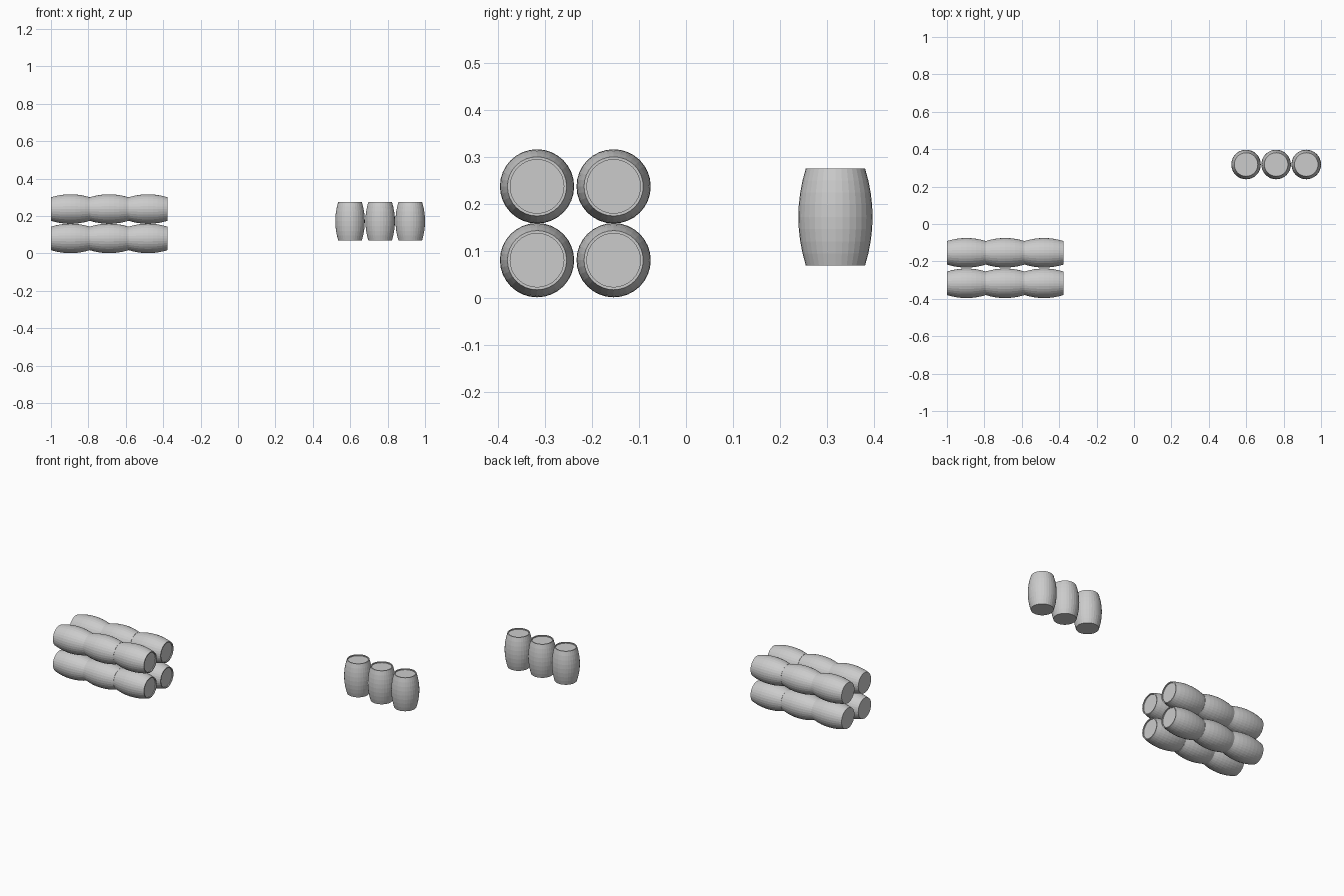
import bpy
import math

cube = bpy.data.objects.get("Cube")
if cube:
    bpy.data.objects.remove(cube, do_unlink=True)

LENGTH = 0.207
END_R, BELLY_R = 0.063, 0.079
LID_R, LID_DEPTH = 0.057, 0.006
SIDES, RINGS = 32, 8


# Barrel mesh: bulging staves, flat bottom, recessed lid
def barrel_mesh():
    profile = []
    for i in range(RINGS + 1):
        t = 2 * i / RINGS - 1
        radius = END_R + (BELLY_R - END_R) * (1 - t * t)
        profile.append((radius, t * LENGTH / 2))
    top = LENGTH / 2
    profile += [(LID_R, top), (LID_R, top - LID_DEPTH)]

    verts = []
    for r, z in profile:
        for s in range(SIDES):
            a = math.tau * s / SIDES
            verts.append((r * math.cos(a), r * math.sin(a), z))

    faces = []
    for ring in range(len(profile) - 1):
        low, high = ring * SIDES, (ring + 1) * SIDES
        for s in range(SIDES):
            n = (s + 1) % SIDES
            faces.append((low + s, low + n, high + n, high + s))
    last = (len(profile) - 1) * SIDES
    faces.append(tuple(reversed(range(SIDES))))
    faces.append(tuple(range(last, last + SIDES)))

    mesh = bpy.data.meshes.new("barrel")
    mesh.from_pydata(verts, [], faces)
    mesh.update()
    return mesh


mesh = barrel_mesh()


def add_barrel(name, location, lying=False):
    barrel = bpy.data.objects.new(name, mesh)
    barrel.location = location
    if lying:
        barrel.rotation_euler.y = math.pi / 2
    bpy.context.collection.objects.link(barrel)


# Stack of lying barrels, lids towards +x
for column, x in enumerate((-0.896, -0.689, -0.481)):
    for row, y in (("front", -0.317), ("back", -0.154)):
        for level, z in (("lower", 0.08), ("upper", 0.237)):
            add_barrel(f"{level}_{row}_barrel_{column + 1}", (x, y, z), lying=True)

# Row of standing barrels
for i in range(3):
    add_barrel(f"standing_barrel_{i + 1}", (0.599 + 0.161 * i, 0.318, 0.172))
